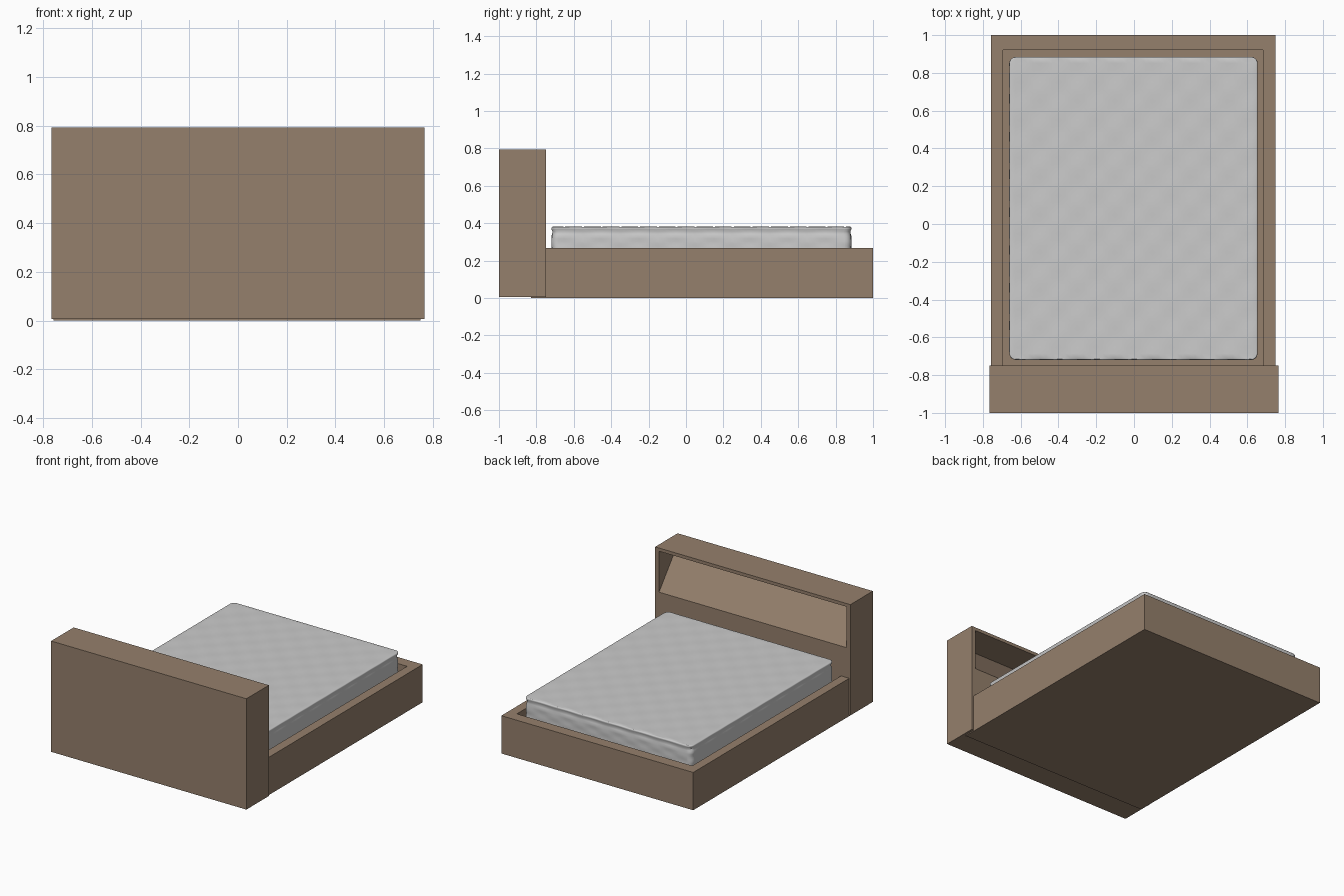
import bpy, bmesh, math
from mathutils import Vector

if "Cube" in bpy.data.objects:
    bpy.data.objects.remove(bpy.data.objects["Cube"])

wood = bpy.data.materials.new("brown_wood")
wood.diffuse_color = (0.30, 0.215, 0.15, 1)
wood.use_nodes = True
wood.node_tree.nodes["Principled BSDF"].inputs["Base Color"].default_value = wood.diffuse_color


def new_object(name, bm, mat=None):
    bmesh.ops.recalc_face_normals(bm, faces=bm.faces)
    me = bpy.data.meshes.new(name)
    bm.to_mesh(me)
    bm.free()
    ob = bpy.data.objects.new(name, me)
    bpy.context.collection.objects.link(ob)
    if mat:
        me.materials.append(mat)
    return ob


def add_box(bm, lo, hi):
    lo, hi = Vector(lo), Vector(hi)
    bmesh.ops.create_cube(bm, size=1)
    for v in bm.verts:
        v.co = (lo + hi) / 2 + v.co * (hi - lo)


def recessed_box(name, lo, hi, axis, in_lo, in_hi):
    """Box whose + face on `axis` has a pocket spanning in_lo..in_hi."""
    bm = bmesh.new()
    add_box(bm, lo, hi)
    bm.normal_update()
    face = next(f for f in bm.faces if f.normal[axis] > 0.9)
    mid = face.calc_center_median()
    bmesh.ops.inset_region(bm, faces=[face], thickness=0.01)

    def fit(f, depth):
        for v in f.verts:
            for a in range(3):
                if a == axis:
                    v.co[a] = depth
                else:
                    v.co[a] = in_hi[a] if v.co[a] > mid[a] else in_lo[a]

    fit(face, hi[axis])
    floor = bmesh.ops.extrude_discrete_faces(bm, faces=[face])["faces"][0]
    fit(floor, in_lo[axis])
    return new_object(name, bm, wood)


# Headboard with an open shelf facing the mattress
recessed_box("headboard", (-0.766, -1, 0.007), (0.766, -0.748, 0.793), 1,
             (-0.735, -0.98, 0.48), (0.735, -0.748, 0.77))

# Bed frame: low tray that runs slightly into the headboard
recessed_box("bed_frame", (-0.757, -0.83, 0), (0.749, 1, 0.268), 2,
             (-0.693, -0.77, 0.15), (0.683, 0.92, 0.268))

# Mattress: rounded block, gridded, then softly quilted
X0, X1, Y0, Y1, Z0, Z1 = -0.661, 0.655, -0.72, 0.885, 0.15, 0.381
bm = bmesh.new()
add_box(bm, (X0, Y0, Z0), (X1, Y1, Z1))
upright = [e for e in bm.edges if abs(e.verts[0].co.z - e.verts[1].co.z) > 0.1]
bmesh.ops.bevel(bm, geom=upright, offset=0.035, segments=5, profile=0.5, affect='EDGES')
rim = [e for e in bm.edges
       if all(v.co.z > Z1 - 1e-4 for v in e.verts)
       and any(len(f.verts) == 4 for f in e.link_faces)]
bmesh.ops.bevel(bm, geom=rim, offset=0.008, segments=3, profile=0.5, affect='EDGES')


def slice_grid(axis, a, b, n):
    for i in range(1, n):
        co, no = Vector(), Vector()
        co[axis] = a + (b - a) * i / n
        no[axis] = 1
        bmesh.ops.bisect_plane(bm, geom=bm.verts[:] + bm.edges[:] + bm.faces[:],
                               plane_co=co, plane_no=no)


slice_grid(0, X0, X1, 40)
slice_grid(1, Y0, Y1, 48)
slice_grid(2, Z0, Z1, 18)
k = 2 * math.pi / 0.2
cx, cy = (X0 + X1) / 2, (Y0 + Y1) / 2
for v in bm.verts:
    x, y, z = v.co
    if z > Z1 - 1e-4:
        v.co.z += 0.002 * math.cos(k * x) * math.cos(k * y)
    else:
        # piped top rim with a gently rippled side below
        pinch = 0.006 * math.exp(-((z - 0.352) / 0.012) ** 2)
        pinch += 0.0015 * (1 + math.cos(k * (x + y)) * math.sin(90 * z))
        pinch *= min(1, (Z1 - z) / 0.02)
        v.co.x -= pinch * (x - cx) / (X1 - cx)
        v.co.y -= pinch * (y - cy) / (Y1 - cy)
mattress = new_object("mattress", bm)
bpy.context.view_layer.objects.active = mattress
mattress.select_set(True)
bpy.ops.object.shade_smooth_by_angle(angle=math.radians(50))
